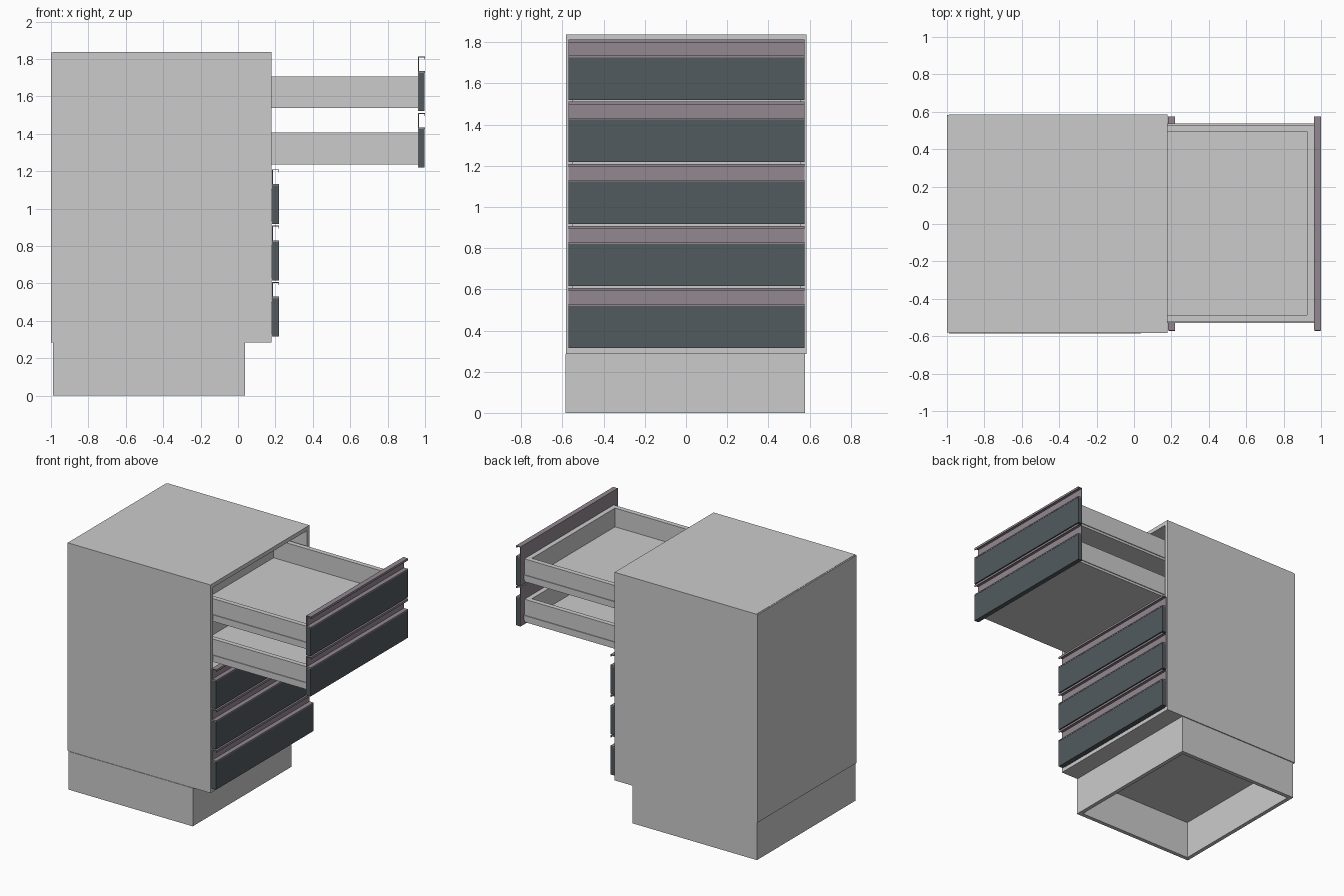
import bpy, bmesh

if "Cube" in bpy.data.objects:
    bpy.data.objects.remove(bpy.data.objects["Cube"])


def material(name, rgb):
    m = bpy.data.materials.new(name)
    m.diffuse_color = (*rgb, 1)
    m.use_nodes = True
    m.node_tree.nodes["Principled BSDF"].inputs["Base Color"].default_value = m.diffuse_color
    return m


def finish(name, bm, mat=None):
    bmesh.ops.recalc_face_normals(bm, faces=bm.faces)
    me = bpy.data.meshes.new(name)
    bm.to_mesh(me)
    bm.free()
    ob = bpy.data.objects.new(name, me)
    bpy.context.collection.objects.link(ob)
    if mat:
        me.materials.append(mat)
    return ob


def add_box(bm, x, y, z):
    vs = bmesh.ops.create_cube(bm, size=1)["verts"]
    for v in vs:
        v.co = [lo + (c + 0.5) * (hi - lo) for c, (lo, hi) in zip(v.co, (x, y, z))]


def boxes(name, items, mat=None):
    bm = bmesh.new()
    for it in items:
        add_box(bm, *it)
    return finish(name, bm, mat)


def extrude_y(name, profile, y0, y1, mat=None):
    bm = bmesh.new()
    f = bm.faces.new([bm.verts.new((x, y0, z)) for x, z in profile])
    r = bmesh.ops.extrude_face_region(bm, geom=[f])
    vs = [g for g in r["geom"] if isinstance(g, bmesh.types.BMVert)]
    bmesh.ops.translate(bm, verts=vs, vec=(0, y1 - y0, 0))
    return finish(name, bm, mat)


dark = material("dark_slate", (0.085, 0.103, 0.112))
mauve = material("mauve_metal", (0.29, 0.25, 0.28))

# Cabinet shell, open toward +x
Y0, Y1, T = -0.582, 0.585, 0.03
Z0, Z1 = 0.285, 1.837
boxes("cabinet_side_front", [((-0.99, 0.18), (Y0, Y0 + T), (Z0, Z1))])
boxes("cabinet_side_back", [((-0.99, 0.18), (Y1 - T, Y1), (Z0, Z1))])
boxes("cabinet_top", [((-0.99, 0.18), (Y0 + T, Y1 - T), (Z1 - T, Z1))])
boxes("cabinet_bottom", [((-0.99, 0.18), (Y0 + T, Y1 - T), (Z0, Z0 + T))])
boxes("cabinet_rear_panel", [((-1.0, -0.99), (Y0 + 0.002, Y1 - 0.002), (Z0, Z1 - 0.002))])

# Hollow plinth
PX0, PX1, PY0, PY1 = -0.99, 0.037, -0.586, 0.578
boxes("plinth", [
    ((PX0, PX1), (PY0, PY0 + T), (0, Z0)),
    ((PX0, PX1), (PY1 - T, PY1), (0, Z0)),
    ((PX0, PX0 + T), (PY0 + T, PY1 - T), (0, Z0)),
    ((PX1 - T, PX1), (PY0 + T, PY1 - T), (0, Z0)),
])


def drawer(i, pull):
    x, z = 0.182 + pull, 0.315 + 0.3015 * i
    b0, b1 = z + 0.016, z + 0.186
    ya, yb, w, back = -0.522, 0.53, 0.036, x - 1.05
    # Box: sides, ends and raised floor
    boxes(f"drawer_box_{i}", [
        ((back, x), (ya, ya + w), (b0, b1)),
        ((back, x), (yb - w, yb), (b0, b1)),
        ((back, back + w), (ya + w, yb - w), (b0, b1)),
        ((x - w, x), (ya + w, yb - w), (b0, b1)),
        ((back + w, x - w), (ya + w, yb - w), (b0, b0 + 0.03)),
    ])
    # Slim runners on both sides
    boxes(f"drawer_runners_{i}", [
        ((back, x), (ya - 0.006, ya), (z + 0.034, z + 0.068)),
        ((back, x), (yb, yb + 0.006), (z + 0.034, z + 0.068)),
    ])
    # Front panel
    boxes(f"drawer_front_{i}",
          [((x + 0.005, x + 0.036), (-0.571, 0.576), (z, z + 0.205))], dark)
    # Folded metal backing with channel grip along the top
    prof = [(0, 0), (0, 0.292), (0.038, 0.292), (0.038, 0.276), (0.034, 0.276),
            (0.034, 0.287), (0.005, 0.287), (0.005, 0.214), (0.038, 0.214),
            (0.038, 0.205), (0.005, 0.205), (0.005, 0)]
    extrude_y(f"drawer_grip_{i}", [(x + a, z + b) for a, b in prof], -0.57, 0.575, mauve)


# Lower three closed, upper two pulled out
for i in range(5):
    drawer(i, 0.78 if i > 2 else 0)
